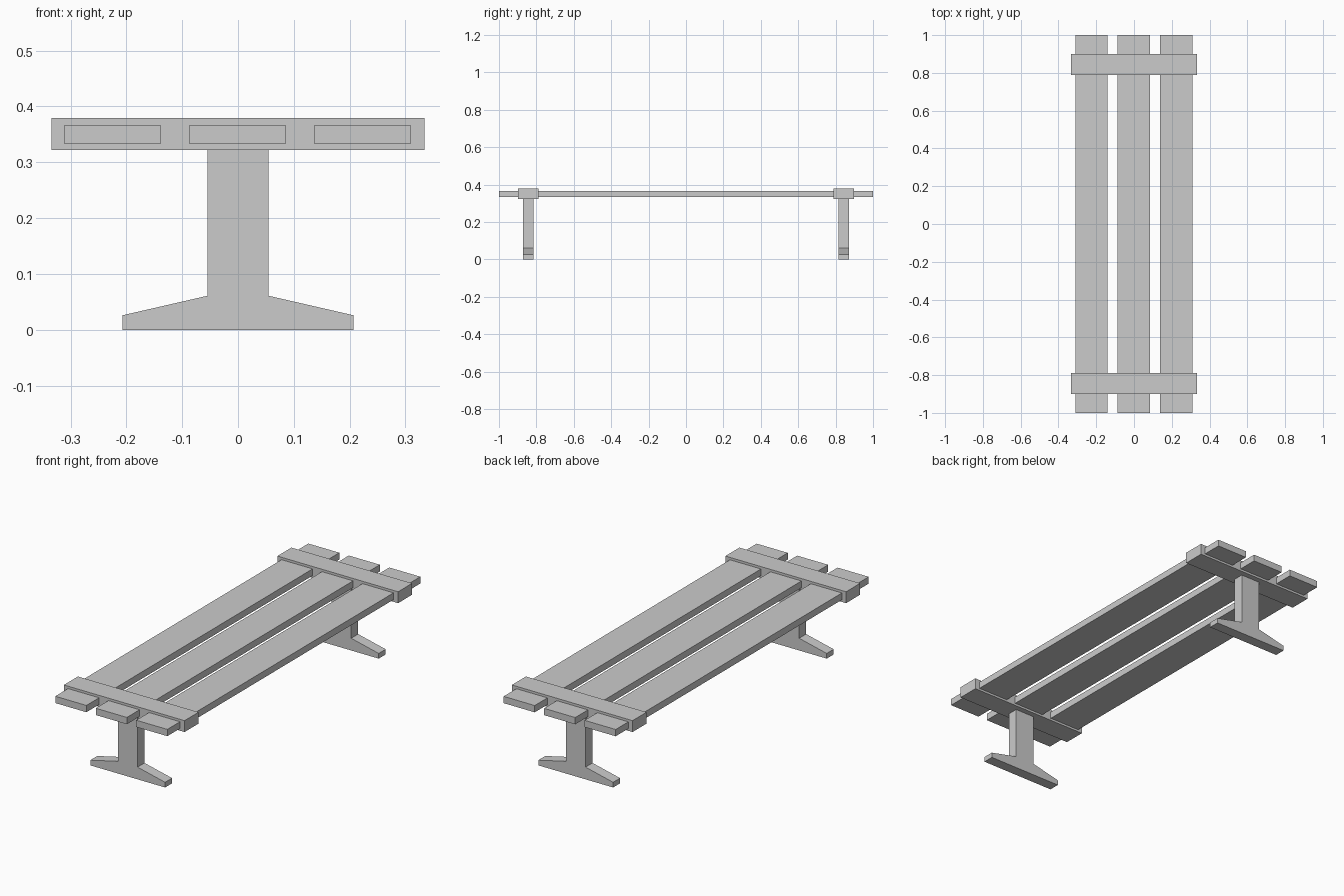
import bpy

if "Cube" in bpy.data.objects:
    bpy.data.objects.remove(bpy.data.objects["Cube"])


def prism(name, profile, y, depth):
    """Extrude an x/z outline along y, centred on y."""
    n = len(profile)
    verts = [(x, y + s * depth / 2, z) for s in (-1, 1) for x, z in profile]
    faces = [tuple(range(n)), tuple(reversed(range(n, 2 * n)))]
    faces += [(i, i + n, (i + 1) % n + n, (i + 1) % n) for i in range(n)]
    mesh = bpy.data.meshes.new(name)
    mesh.from_pydata(verts, [], faces)
    obj = bpy.data.objects.new(name, mesh)
    bpy.context.collection.objects.link(obj)
    return obj


def rect(cx, width, z0, z1):
    h = width / 2
    return [(cx - h, z0), (cx + h, z0), (cx + h, z1), (cx - h, z1)]


# Long seat slats
for label, x in (("left", -0.225), ("middle", -0.001), ("right", 0.223)):
    prism(f"seat_slat_{label}", rect(x, 0.172, 0.333, 0.367), 0, 2.0)

# Pedestal outline: right half, then mirrored
half = [(0.207, 0), (0.207, 0.026), (0.0545, 0.061), (0.0545, 0.322)]
pedestal = half + [(-x, z) for x, z in reversed(half)]

# Crossbars gripping the slats, each on a pedestal leg
for label, y in (("front", -0.844), ("back", 0.844)):
    prism(f"{label}_crossbar", rect(0, 0.668, 0.322, 0.379), y, 0.111)
    prism(f"{label}_leg", pedestal, y, 0.055)
